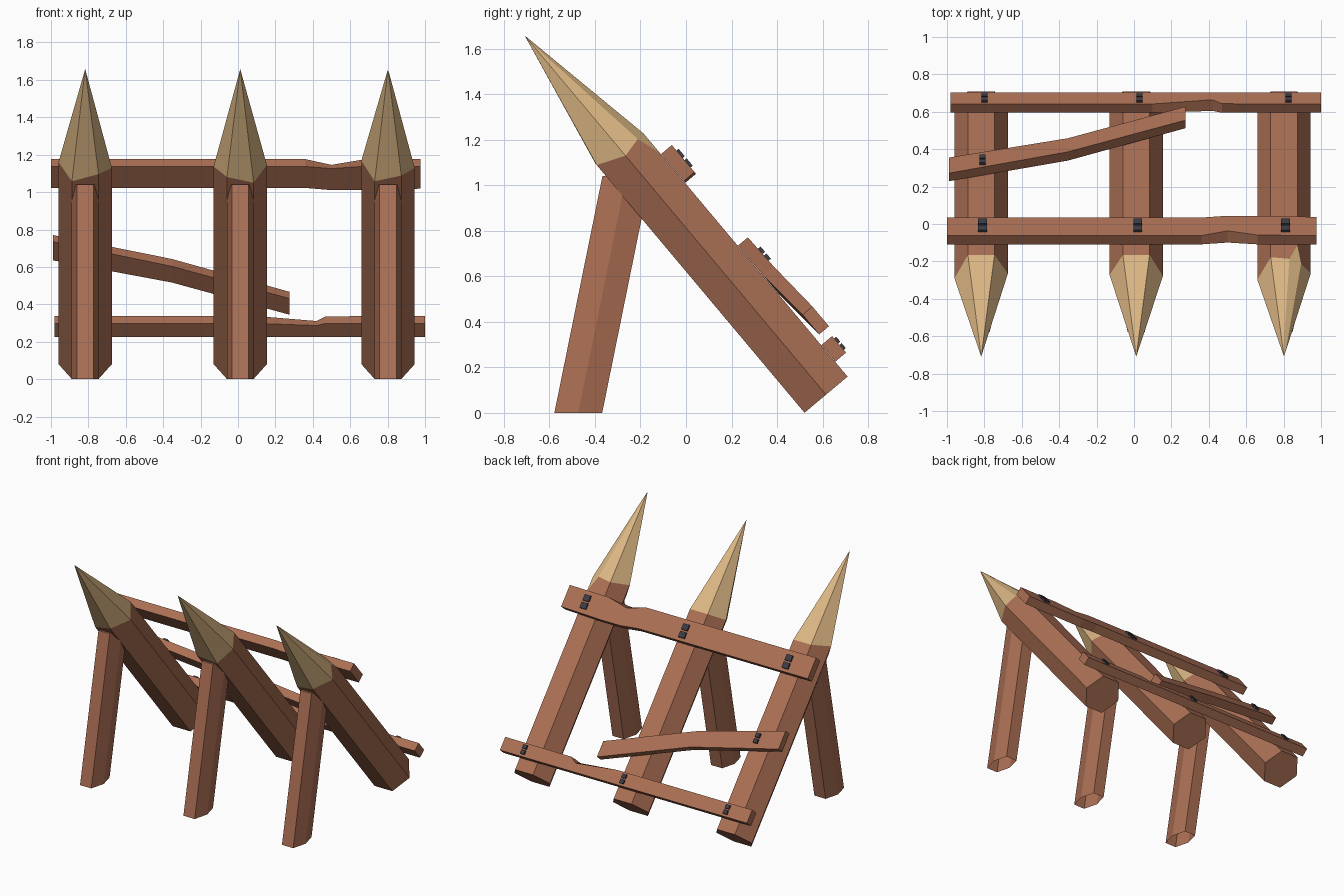
import bpy
import bmesh
from math import cos, sin, radians
from mathutils import Matrix, Vector

if "Cube" in bpy.data.objects:
    bpy.data.objects.remove(bpy.data.objects["Cube"], do_unlink=True)


def make_material(name, color):
    mat = bpy.data.materials.new(name)
    mat.use_nodes = True
    mat.diffuse_color = color
    for node in mat.node_tree.nodes:
        if node.type == 'BSDF_PRINCIPLED':
            node.inputs["Base Color"].default_value = color
            node.inputs["Roughness"].default_value = 0.9
    return mat


BARK = make_material("brown_wood", (0.41, 0.16, 0.09, 1))
CUT = make_material("pale_cut_wood", (0.71, 0.47, 0.23, 1))
IRON = make_material("dark_iron", (0.045, 0.047, 0.06, 1))

# Leaning frame: local x = across, y = out of the back face, z = along the stakes
LEAN = Matrix.Translation((0, 0.615, 0.08)) @ Matrix.Rotation(radians(40), 4, 'X')
CENTRES = (-0.817, 0.012, 0.802)
SIDES = ("right", "middle", "left")


def finish(name, bm, mats, matrix=None):
    bmesh.ops.recalc_face_normals(bm, faces=bm.faces)
    if matrix:
        bm.transform(matrix)
    mesh = bpy.data.meshes.new(name)
    bm.to_mesh(mesh)
    bm.free()
    for mat in mats:
        mesh.materials.append(mat)
    obj = bpy.data.objects.new(name, mesh)
    bpy.context.collection.objects.link(obj)
    return obj


def loft(rings, cap_start=True, cap_end=True):
    """Skin a list of equally sized vertex rings."""
    bm = bmesh.new()
    rows = [[bm.verts.new(p) for p in ring] for ring in rings]
    n = len(rows[0])
    for a, b in zip(rows, rows[1:]):
        for i in range(n):
            j = (i + 1) % n
            bm.faces.new((a[i], a[j], b[j], b[i]))
    if cap_start:
        bm.faces.new(rows[0][::-1])
    if cap_end:
        bm.faces.new(rows[-1])
    return bm, rows


# Hexagonal stakes with unevenly carved points
RADIUS = 0.1425
TIP = 2.06
SHOULDERS = (
    (1.37, 1.36, 1.36, 1.41, 1.38, 1.43),
    (1.39, 1.36, 1.36, 1.38, 1.41, 1.37),
    (1.37, 1.40, 1.38, 1.42, 1.38, 1.42),
)


def stake(name, cx, shoulder, chipped):
    hexagon = [(RADIUS * cos(radians(60 * k)), RADIUS * sin(radians(60 * k))) for k in range(6)]
    bm, rows = loft([[(x, y, 0) for x, y in hexagon],
                     [(x, y, t) for (x, y), t in zip(hexagon, shoulder)]], cap_end=False)
    apex = bm.verts.new((0, 0, TIP))
    top = rows[1]
    for i in range(6):
        bm.faces.new((top[i], top[(i + 1) % 6], apex)).material_index = 1
    if chipped:
        # Slice one corner off the shoulder
        a, b, c = Vector((0.071, 0.124, 1.28)), Vector((0.094, 0.084, 1.405)), Vector((0.02, 0.124, 1.415))
        normal = (b - a).cross(c - a)
        if normal.dot(Vector((1, 1.7, 0))) < 0:
            normal.negate()
        cut = bmesh.ops.bisect_plane(bm, geom=bm.verts[:] + bm.edges[:] + bm.faces[:],
                                     plane_co=a, plane_no=normal, clear_outer=True)
        edges = [e for e in cut["geom_cut"] if isinstance(e, bmesh.types.BMEdge)]
        for face in bmesh.ops.holes_fill(bm, edges=edges, sides=0)["faces"]:
            face.material_index = 1
    finish(name, bm, (BARK, CUT), Matrix.Translation((cx, 0, 0)) @ LEAN)


# Six-sided props, open underneath
def prop(name, cx):
    outline = [(0.045, -0.105), (0.072, 0), (0.045, 0.105),
               (-0.045, 0.105), (-0.072, 0), (-0.045, -0.105)]
    bm, _ = loft([[(cx + x, yc + y, z) for x, y in outline]
                  for yc, z in ((-0.473, 0), (-0.262, 1.04))], cap_start=False)
    finish(name, bm, (BARK,))


for side, cx, shoulder in zip(SIDES, CENTRES, SHOULDERS):
    stake(side + "_stake", cx, shoulder, side == "left")
    prop(side + "_prop", cx)


# Planks: stations of (x, low edge, inner high edge, outer high edge, inner face, outer face)
def plank(name, stations):
    rings = [[(x, n0, lo), (x, n1, lo), (x, n1, hi_out), (x, n0, hi_in)]
             for x, lo, hi_in, hi_out, n0, n1 in stations]
    bm, _ = loft(rings)
    finish(name, bm, (BARK,), LEAN)


IN, OUT = 0.125, 0.186
plank("upper_plank", [
    (-1.0, 1.125, 1.275, 1.275, IN, OUT),
    (0.36, 1.125, 1.275, 1.275, IN, OUT),
    (0.50, 1.11, 1.26, 1.235, IN, OUT),
    (0.66, 1.11, 1.275, 1.27, IN, OUT),
    (0.975, 1.12, 1.275, 1.275, IN, OUT),
])
plank("lower_plank", [
    (-0.98, 0.085, 0.18, 0.18, IN, OUT),
    (0.10, 0.085, 0.18, 0.18, IN, OUT),
    (0.42, 0.085, 0.165, 0.145, IN, OUT),
    (0.47, 0.085, 0.18, 0.178, IN, OUT),
    (1.0, 0.085, 0.18, 0.18, IN, OUT),
])
plank("slanted_plank", [
    (-0.99, 0.62, 0.75, 0.75, IN, 0.181),
    (-0.353, 0.465, 0.578, 0.578, IN, OUT),
    (0.275, 0.222, 0.335, 0.335, 0.147, 0.203),
])


# Paired nail heads
def nails(name, x, heights, width, height):
    bm = bmesh.new()
    for t in heights:
        place = Matrix.Translation((x, 0.189, t)) @ Matrix.Diagonal((width, 0.018, height, 1))
        bmesh.ops.create_cube(bm, size=1, matrix=place)
    finish(name, bm, (IRON,), LEAN)


for side, upper_x, lower_x in zip(SIDES, (-0.81, 0.02, 0.81), (-0.80, 0.03, 0.825)):
    nails(side + "_upper_nails", upper_x, (1.168, 1.222), 0.048, 0.042)
    nails(side + "_lower_nails", lower_x, (0.115, 0.152), 0.032, 0.028)
nails("slanted_plank_nails", -0.81, (0.628, 0.668), 0.032, 0.03)
